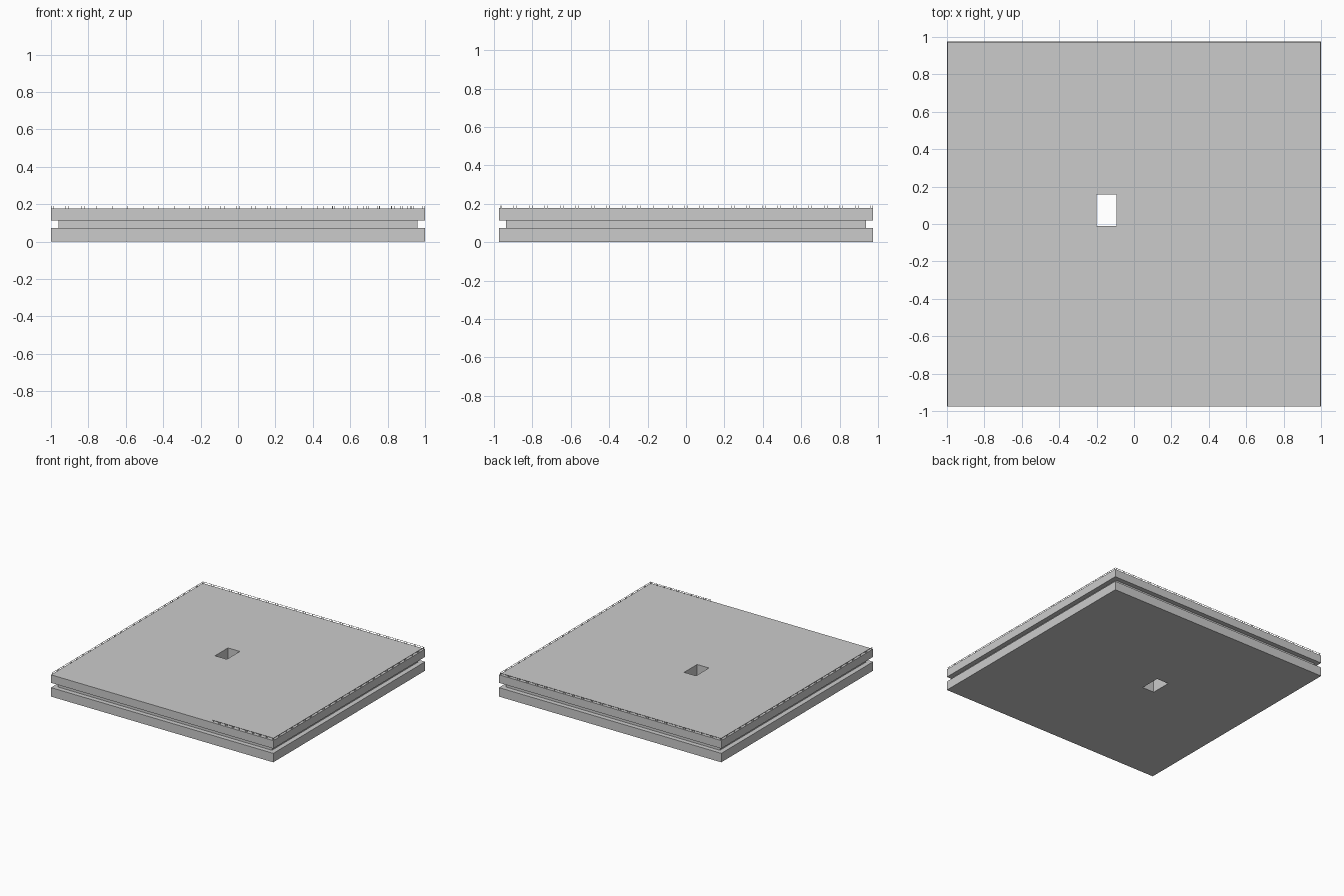
import bpy, bmesh

if "Cube" in bpy.data.objects:
    bpy.data.objects.remove(bpy.data.objects["Cube"])

HX, HY = 1.0, 0.975                      # half size of the slabs
HOLE = (-0.2, -0.093, -0.01, 0.157)      # shaft x0, x1, y0, y1
DECK, RAIL_TOP = 0.177, 0.192


def finish(name, bm):
    bmesh.ops.recalc_face_normals(bm, faces=bm.faces)
    mesh = bpy.data.meshes.new(name)
    bm.to_mesh(mesh)
    bm.free()
    obj = bpy.data.objects.new(name, mesh)
    bpy.context.collection.objects.link(obj)
    return obj


def slab(name, hx, hy, z0, z1):
    """Rectangular slab with the shaft opening through it."""
    bm = bmesh.new()
    a, b, c, d = HOLE
    rings = []
    for z in (z0, z1):
        for x0, x1, y0, y1 in ((-hx, hx, -hy, hy), (a, b, c, d)):
            rings.append([bm.verts.new((x, y, z)) for x, y in
                          ((x0, y0), (x1, y0), (x1, y1), (x0, y1))])
    low_out, low_in, top_out, top_in = rings
    for r, s in ((low_out, top_out), (top_out, top_in),
                 (top_in, low_in), (low_in, low_out)):
        for i in range(4):
            j = (i + 1) % 4
            bm.faces.new((r[i], r[j], s[j], s[i]))
    return finish(name, bm)


def add_box(bm, x0, x1, y0, y1, z0, z1):
    cube = bmesh.ops.create_cube(bm, size=1)["verts"]
    bmesh.ops.scale(bm, vec=(x1 - x0, y1 - y0, z1 - z0), verts=cube)
    bmesh.ops.translate(bm, vec=((x0 + x1) / 2, (y0 + y1) / 2, (z0 + z1) / 2), verts=cube)


def railing(name, start, end, bays):
    """Thin handrail on pairs of slim posts, running along x or y."""
    bm = bmesh.new()
    t = 0.0012
    (xa, ya), (xb, yb) = start, end
    add_box(bm, xa - t, xb + t, ya - t, yb + t, RAIL_TOP - 0.002, RAIL_TOP)
    length = max(xb - xa, yb - ya)
    for i in range(bays):
        for offset in (0.1, 0.9):
            f = (i + offset) / bays
            x, y = xa + (xb - xa) * f, ya + (yb - ya) * f
            add_box(bm, x - t, x + t, y - t, y + t, DECK, RAIL_TOP - 0.002)
    return finish(name, bm)


# Floor slab, recessed storey band and roof slab
slab("lower_slab", HX, HY, 0.0, 0.073)
slab("recessed_band", HX - 0.039, HY - 0.038, 0.073, 0.112)
slab("upper_slab", HX, HY, 0.112, DECK)

# Railings around the deck, with the front only partly fenced
ex, ey = HX - 0.005, HY - 0.004
railing("left_railing", (-ex, -ey), (-ex, ey), 24)
railing("right_railing", (ex, -ey), (ex, ey), 24)
railing("back_railing", (-ex, ey), (ex, ey), 24)
railing("front_railing", (0.45, -0.965), (ex, -0.965), 9)
